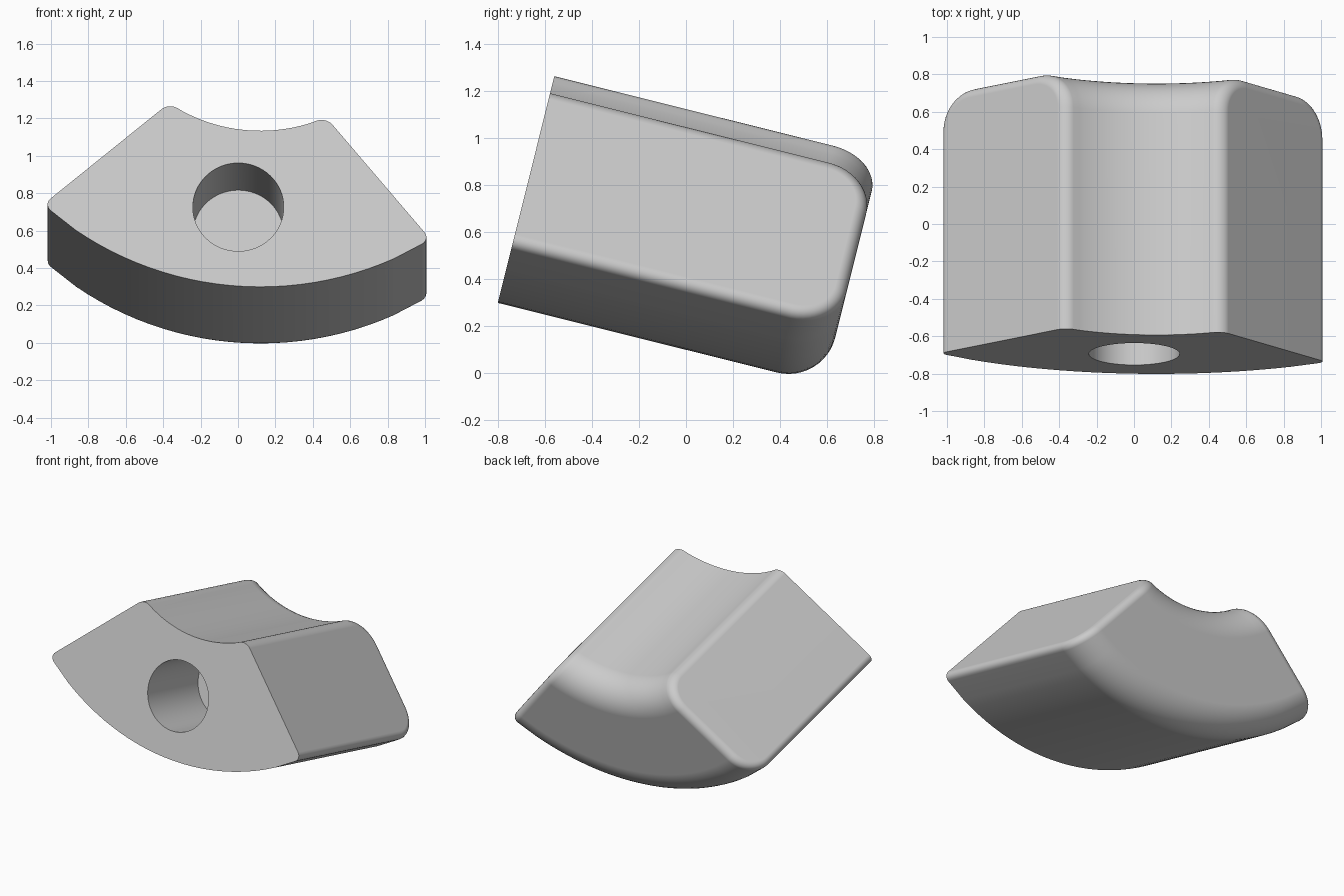
import bpy, bmesh
from math import sin, cos, acos, sqrt, radians, pi
from mathutils import Matrix

cube = bpy.data.objects.get("Cube")
if cube:
    bpy.data.objects.remove(cube, do_unlink=True)

INNER, OUTER, DEPTH = 0.857, 1.717, 1.43  # arc radii and block length
BACK_ROUND, EDGE_ROUND = 0.205, 0.053
APEX = 0.325                              # side planes meet this far below the arc centre
HOLE_RADIUS, HOLE_DEPTH, HOLE_DROP = 0.243, 0.60, 1.283

grey = bpy.data.materials.new("plain grey")
grey.use_nodes = True
color = (0.6, 0.6, 0.6, 1)
grey.diffuse_color = color
grey.node_tree.nodes["Principled BSDF"].inputs["Base Color"].default_value = color


def make_object(name, bm):
    bmesh.ops.recalc_face_normals(bm, faces=bm.faces)
    mesh = bpy.data.meshes.new(name)
    bm.to_mesh(mesh)
    bm.free()
    mesh.materials.append(grey)
    obj = bpy.data.objects.new(name, mesh)
    bpy.context.collection.objects.link(obj)
    return obj


# Radial cross-section: square at the front, rounded at the back
section = [(INNER, 0), (OUTER, 0)]
for centre, start in ((OUTER - BACK_ROUND, 0), (INNER + BACK_ROUND, pi / 2)):
    for i in range(13):
        a = start + i * pi / 24
        section.append((centre + BACK_ROUND * cos(a), DEPTH - BACK_ROUND + BACK_ROUND * sin(a)))

# Sweep the section about the arc centre, ending on two flat side planes
steps = [-1] + [-0.8 + 1.6 * i / 24 for i in range(25)] + [1]
bm = bmesh.new()
rings = []
for t in steps:
    ring = []
    for r, y in section:
        angle = t * (acos(APEX / (sqrt(2) * r)) - pi / 4)
        ring.append(bm.verts.new((r * sin(angle), y, -r * cos(angle))))
    rings.append(ring)
count = len(section)
for a, b in zip(rings, rings[1:]):
    for i in range(count):
        j = (i + 1) % count
        bm.faces.new((a[i], a[j], b[j], b[i]))
caps = [bm.faces.new(rings[0]), bm.faces.new(rings[-1])]
bmesh.ops.recalc_face_normals(bm, faces=bm.faces)

# Round the rim of each side, leaving the front edge sharp
rim = [e for f in caps for e in f.edges if max(v.co.y for v in e.verts) > 0.001]
bmesh.ops.bevel(bm, geom=rim, offset=EDGE_ROUND, segments=6, profile=0.5,
                affect='EDGES', clamp_overlap=True)
bmesh.ops.dissolve_limit(bm, angle_limit=radians(0.05), verts=bm.verts, edges=bm.edges)
block = make_object("arc_block", bm)

# Blind hole in the front face
bm = bmesh.new()
bmesh.ops.create_cone(bm, cap_ends=True, segments=64, radius1=HOLE_RADIUS,
                      radius2=HOLE_RADIUS, depth=2 * HOLE_DEPTH,
                      matrix=Matrix.Translation((0, 0, -HOLE_DROP))
                      @ Matrix.Rotation(pi / 2, 4, 'X'))
cutter = make_object("hole_cutter", bm)
cutter.hide_render = True
cut = block.modifiers.new("hole", 'BOOLEAN')
cut.operation = 'DIFFERENCE'
cut.solver = 'EXACT'
cut.object = cutter
bpy.ops.object.select_all(action='DESELECT')
block.select_set(True)
bpy.context.view_layer.objects.active = block
bpy.ops.object.modifier_apply(modifier=cut.name)
bpy.data.objects.remove(cutter, do_unlink=True)

# Roll the block, tip its back down and set it in place
block.data.transform(Matrix.Translation((0.12, -0.386, 1.965))
                     @ Matrix.Rotation(radians(-14), 4, 'X')
                     @ Matrix.Rotation(radians(5.3), 4, 'Y'))
bpy.ops.object.shade_smooth_by_angle(angle=radians(35))
weighted = block.modifiers.new("even shading", 'WEIGHTED_NORMAL')
weighted.keep_sharp = True
